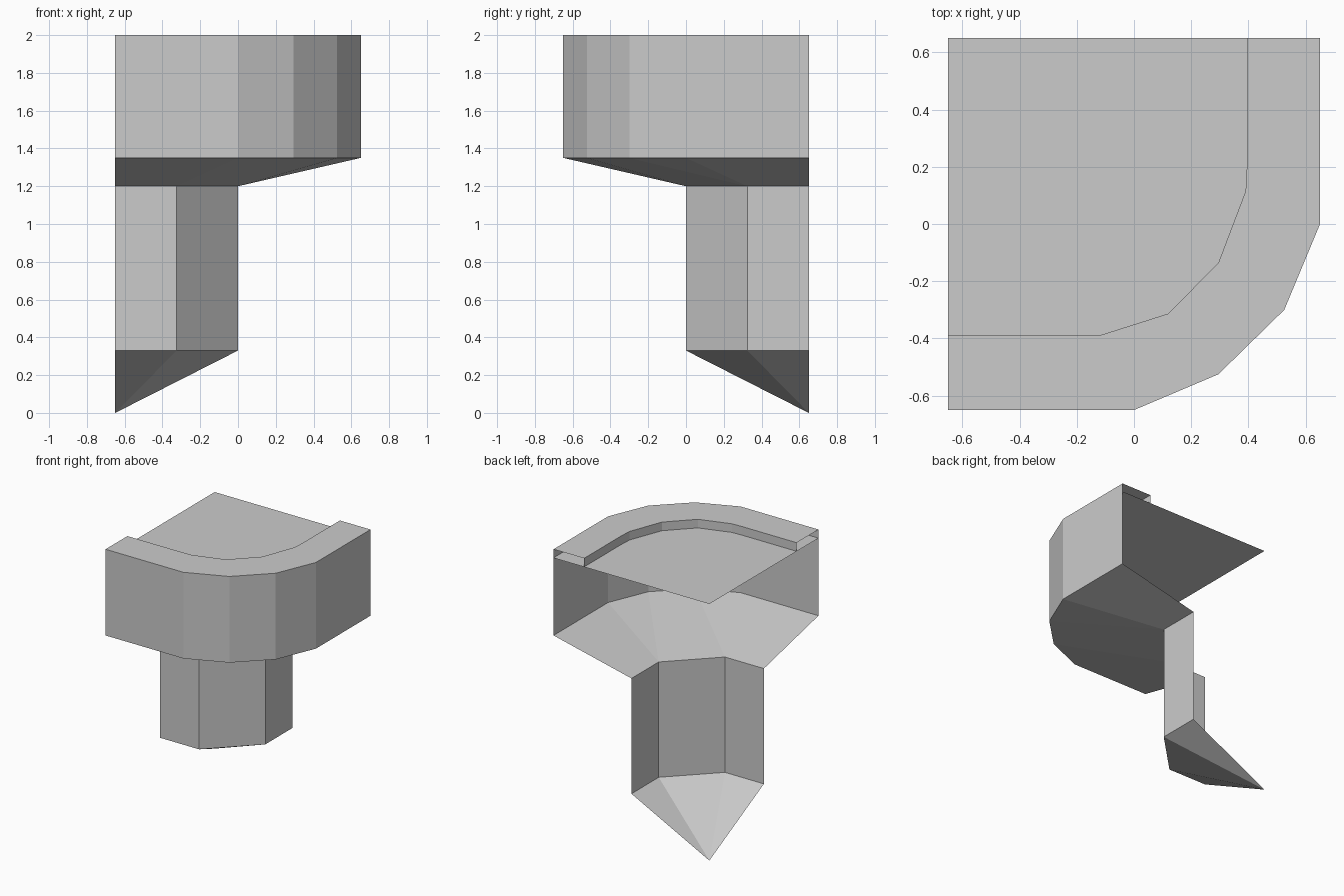
import bpy
import bmesh

cube = bpy.data.objects.get("Cube")
if cube:
    bpy.data.objects.remove(cube, do_unlink=True)

stone = bpy.data.materials.new("plain grey")
stone.use_nodes = True
GREY = (0.6, 0.6, 0.6, 1)
stone.diffuse_color = GREY
stone.node_tree.nodes["Principled BSDF"].inputs["Base Color"].default_value = GREY

E = 0.65                       # half width of the quarter piece
CORNER = (-E, E)               # axis of the pillar
OUTER = [(E, E), (E, 0), (0.525, -0.3), (0.295, -0.525), (0, -E), (-E, -E)]
INNER = [(0.395, E), (0.395, 0.21), (0.39, 0.115), (0.295, -0.135),
         (0.12, -0.313), (-0.113, -0.387), (-0.2, -0.39), (-E, -0.39)]
SHAFT = [(0, E), (0, E / 2), (-E / 2, 0), (-E, 0)]
TIP, SHAFT_LOW, SHAFT_TOP, WALL_LOW, FLOOR, TOP = 0, 0.33, 1.2, 1.35, 1.935, 2


def ring(outline, z):
    return [(x, y, z) for x, y in outline]


def loft(low, high):
    """Faces between two open outlines, dropping repeated points."""
    for i in range(len(low) - 1):
        yield list(dict.fromkeys((low[i], high[i], high[i + 1], low[i + 1])))


def make(name, faces):
    bm = bmesh.new()
    for face in faces:
        bm.faces.new([bm.verts.new(p) for p in face])
    bmesh.ops.remove_doubles(bm, verts=bm.verts[:], dist=0.0001)
    mesh = bpy.data.meshes.new(name)
    bm.to_mesh(mesh)
    bm.free()
    mesh.materials.append(stone)
    bpy.context.collection.objects.link(bpy.data.objects.new(name, mesh))


# Rounded outer wall of the head
make("head_wall", loft(ring(OUTER, WALL_LOW), ring(OUTER, TOP)))

# Raised rim: flat top and the inner step
rim_top = ring(INNER, TOP) + ring(OUTER[::-1], TOP)
make("rim", [rim_top, *loft(ring(INNER[::-1], FLOOR), ring(INNER[::-1], TOP))])

# Recessed floor, running under the rim to the wall
make("floor", [ring(OUTER[::-1] + [CORNER], FLOOR)])

# Sloped underside from the shaft to the head
a, b, c, d = SHAFT
make("underside", loft(ring([a, b, b, c, c, d], SHAFT_TOP), ring(OUTER, WALL_LOW)))

# Shaft and its pointed end
make("shaft", loft(ring(SHAFT, SHAFT_LOW), ring(SHAFT, SHAFT_TOP)))
make("point", loft(ring([CORNER] * len(SHAFT), TIP), ring(SHAFT, SHAFT_LOW)))
